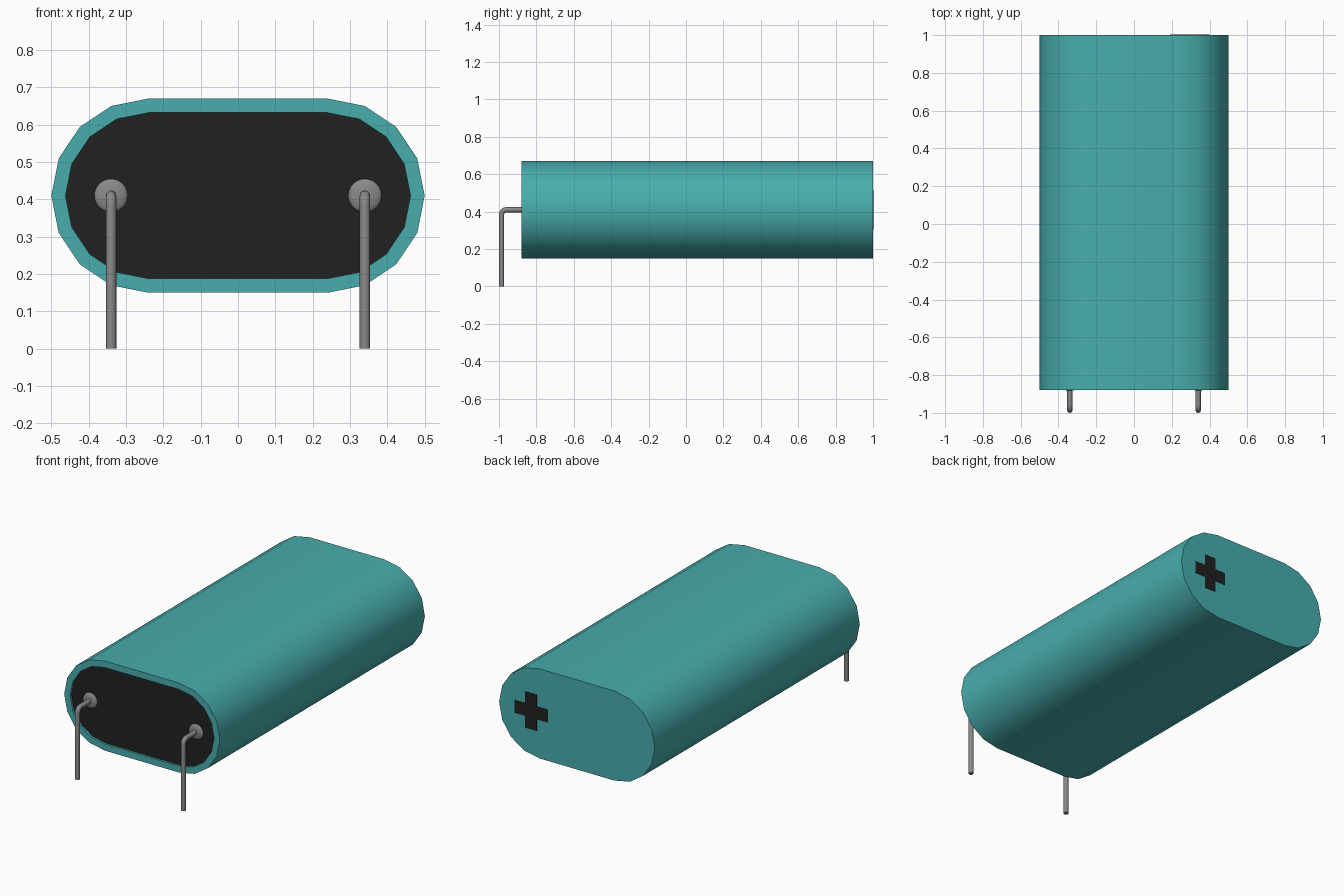
import bpy, bmesh
from math import sin, cos, pi, radians
from mathutils import Vector, Matrix

cube = bpy.data.objects.get("Cube")
if cube:
    bpy.data.objects.remove(cube, do_unlink=True)

MID_Z = 0.41          # height of the long axis
FRONT, BACK = -0.88, 1.0
PIN_X = 0.34


def material(name, rgb):
    m = bpy.data.materials.new(name)
    m.use_nodes = True
    m.diffuse_color = (*rgb, 1)
    m.node_tree.nodes["Principled BSDF"].inputs["Base Color"].default_value = (*rgb, 1)
    return m


teal = material("teal", (0.065, 0.42, 0.42))
black = material("black", (0.015, 0.015, 0.015))
metal = material("grey metal", (0.25, 0.25, 0.25))


def finish(name, bm, mats, smooth=True):
    bmesh.ops.recalc_face_normals(bm, faces=bm.faces)
    mesh = bpy.data.meshes.new(name)
    bm.to_mesh(mesh)
    bm.free()
    for m in mats:
        mesh.materials.append(m)
    obj = bpy.data.objects.new(name, mesh)
    bpy.context.collection.objects.link(obj)
    if smooth:
        bpy.ops.object.select_all(action="DESELECT")
        obj.select_set(True)
        bpy.context.view_layer.objects.active = obj
        bpy.ops.object.shade_smooth_by_angle(angle=radians(40))
    return obj


def ring(bm, radius, y):
    """Stadium outline with eight segments on each rounded end."""
    verts = []
    for side in (1, -1):
        for i in range(9):
            a = -pi / 2 + pi * i / 8
            verts.append(bm.verts.new((side * (0.24 + radius * cos(a)), y,
                                       MID_Z + side * radius * sin(a))))
    return verts


def bridge(bm, a, b):
    for i in range(len(a)):
        j = (i + 1) % len(a)
        bm.faces.new((a[i], a[j], b[j], b[i]))


# Casing with a shallow recessed front panel
bm = bmesh.new()
rings = [ring(bm, 0.26, BACK), ring(bm, 0.26, FRONT),
         ring(bm, 0.222, FRONT), ring(bm, 0.222, FRONT + 0.012)]
bm.faces.new(rings[0])
for a, b in zip(rings, rings[1:]):
    bridge(bm, a, b)
panel = bm.faces.new(rings[-1])
panel.material_index = 1
finish("casing", bm, [teal, black])

# Plus mark on the back
bm = bmesh.new()
w, n = 0.105, 0.037
outline = []
for k in range(4):
    turn = Matrix.Rotation(k * pi / 2, 2)
    outline += [turn @ Vector(p) for p in ((n, n), (n, w), (-n, w))]
face = bm.faces.new([bm.verts.new((0.295 + p.x, BACK - 0.002, MID_Z + p.y)) for p in outline])
out = bmesh.ops.extrude_face_region(bm, geom=[face])
bmesh.ops.translate(bm, vec=(0, 0.004, 0),
                    verts=[v for v in out["geom"] if isinstance(v, bmesh.types.BMVert)])
finish("plus_mark", bm, [black], smooth=False)


def wire(name, x):
    """Round wire leaving the panel and bending down to the ground."""
    axis_y, bend = -0.986, 0.025
    path = [(FRONT + 0.015, MID_Z, 0)]
    for i in range(7):
        a = pi / 2 * i / 6
        path.append((axis_y + bend - bend * sin(a), MID_Z - bend + bend * cos(a), a))
    path.append((axis_y, 0, pi / 2))
    bm = bmesh.new()
    loops = []
    for y, z, a in path:
        loop = []
        for k in range(12):
            t = 2 * pi * k / 12
            u, v = 0.014 * cos(t), 0.014 * sin(t)
            loop.append(bm.verts.new((x + u, y - v * sin(a), z + v * cos(a))))
        loops.append(loop)
    for a, b in zip(loops, loops[1:]):
        bridge(bm, a, b)
    bm.faces.new(loops[0])
    bm.faces.new(loops[-1])
    finish(name, bm, [metal])


def solder_dome(name, x):
    bm = bmesh.new()
    bmesh.ops.create_uvsphere(bm, u_segments=24, v_segments=12, radius=0.045)
    bmesh.ops.scale(bm, vec=(1, 0.3, 1), verts=bm.verts)
    bmesh.ops.translate(bm, vec=(x, FRONT + 0.012, MID_Z), verts=bm.verts)
    finish(name, bm, [metal])


# Terminals on both sides
for label, side in (("left", 1), ("right", -1)):
    wire(label + "_pin", side * PIN_X)
    solder_dome(label + "_solder_dome", side * PIN_X)
